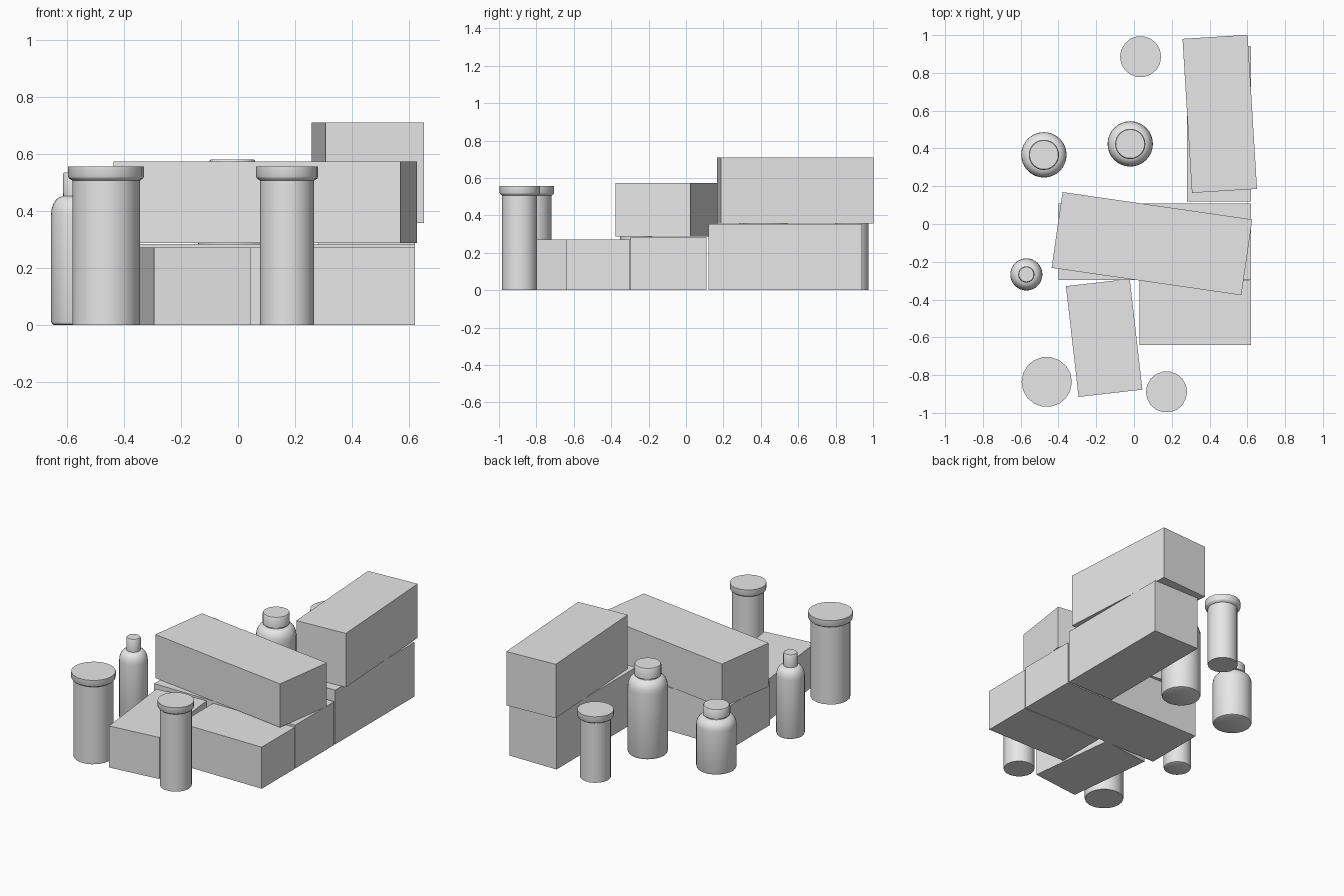
import bpy, bmesh, math
from mathutils import Matrix

cube = bpy.data.objects.get("Cube")
if cube:
    bpy.data.objects.remove(cube, do_unlink=True)

grey = bpy.data.materials.new("plain_grey")
grey.use_nodes = True
grey.diffuse_color = (0.8, 0.8, 0.8, 1)
grey.node_tree.nodes["Principled BSDF"].inputs["Base Color"].default_value = (0.8, 0.8, 0.8, 1)


def add_object(name, bm, location, turn=0):
    bmesh.ops.recalc_face_normals(bm, faces=bm.faces)
    mesh = bpy.data.meshes.new(name)
    bm.to_mesh(mesh)
    bm.free()
    mesh.materials.append(grey)
    obj = bpy.data.objects.new(name, mesh)
    bpy.context.collection.objects.link(obj)
    obj.location = location
    obj.rotation_euler.z = math.radians(turn)
    return obj


def box(name, centre, size, bottom, top, turn=0):
    """Carton with its base at the given height, turned about z."""
    bm = bmesh.new()
    bmesh.ops.create_cube(bm, size=1)
    bmesh.ops.transform(bm, matrix=Matrix.Diagonal((*size, top - bottom, 1)), verts=bm.verts)
    return add_object(name, bm, (*centre, (bottom + top) / 2), turn)


def lathe(name, centre, profile, sides):
    """Closed solid of revolution from (radius, height) points."""
    bm = bmesh.new()
    rings = []
    for radius, z in profile:
        rings.append([bm.verts.new((radius * math.cos(a), radius * math.sin(a), z))
                      for a in (math.tau * i / sides for i in range(sides))])
    for low, high in zip(rings, rings[1:]):
        for i in range(sides):
            j = (i + 1) % sides
            bm.faces.new((low[i], low[j], high[j], high[i]))
    bm.faces.new(rings[0][::-1])
    bm.faces.new(rings[-1])
    obj = add_object(name, bm, (*centre, 0))
    bpy.ops.object.select_all(action="DESELECT")
    obj.select_set(True)
    bpy.context.view_layer.objects.active = obj
    bpy.ops.object.shade_smooth_by_angle(angle=math.radians(35))
    return obj


def lidded_tube(name, centre, body, lid, height):
    lathe(name, centre, [(body, 0), (body, height - 0.05), (lid - 0.003, height - 0.042),
                         (lid, height - 0.036), (lid, height)], 18)


def rounded_bottle(name, centre, body, neck, cap, shoulder, cap_base, height):
    """Bottle with rounded base edge, quarter-round shoulder and a cap."""
    profile = [(body - 0.012, 0), (body - 0.004, 0.004), (body, 0.014)]
    for i in range(6):
        a = math.radians(90 * i / 5)
        profile.append((neck + (body - neck) * math.cos(a),
                        shoulder + (cap_base - 0.008 - shoulder) * math.sin(a)))
    profile += [(neck, cap_base), (cap, cap_base), (cap, height - 0.006), (cap - 0.004, height)]
    lathe(name, centre, profile, 32)


# Cartons on the ground
box("front_left_box", (0.325, -0.47), (0.59, 0.34), 0, 0.272)
box("front_right_box", (-0.158, -0.603), (0.34, 0.59), 0, 0.272, 6.5)
box("middle_box", (0.11, -0.093), (1.02, 0.405), 0, 0.284)
box("back_box", (0.45, 0.53), (0.34, 0.82), 0, 0.355)

# Cartons stacked on top
box("upper_middle_box", (0.095, -0.104), (1.015, 0.405), 0.287, 0.572, -8.2)
box("upper_back_box", (0.454, 0.583), (0.345, 0.817), 0.357, 0.71, 3.5)

# Lidded tubes
lidded_tube("large_front_tube", (-0.462, -0.836), 0.118, 0.133, 0.556)
lidded_tube("small_front_tube", (0.172, -0.889), 0.095, 0.109, 0.556)
lidded_tube("back_tube", (0.035, 0.886), 0.092, 0.109, 0.44)

# Bottles
rounded_bottle("short_bottle", (-0.477, 0.366), 0.12, 0.072, 0.08, 0.285, 0.35, 0.41)
rounded_bottle("tall_bottle", (-0.02, 0.424), 0.12, 0.072, 0.08, 0.43, 0.51, 0.58)
rounded_bottle("slim_bottle", (-0.57, -0.267), 0.085, 0.042, 0.043, 0.385, 0.46, 0.535)
